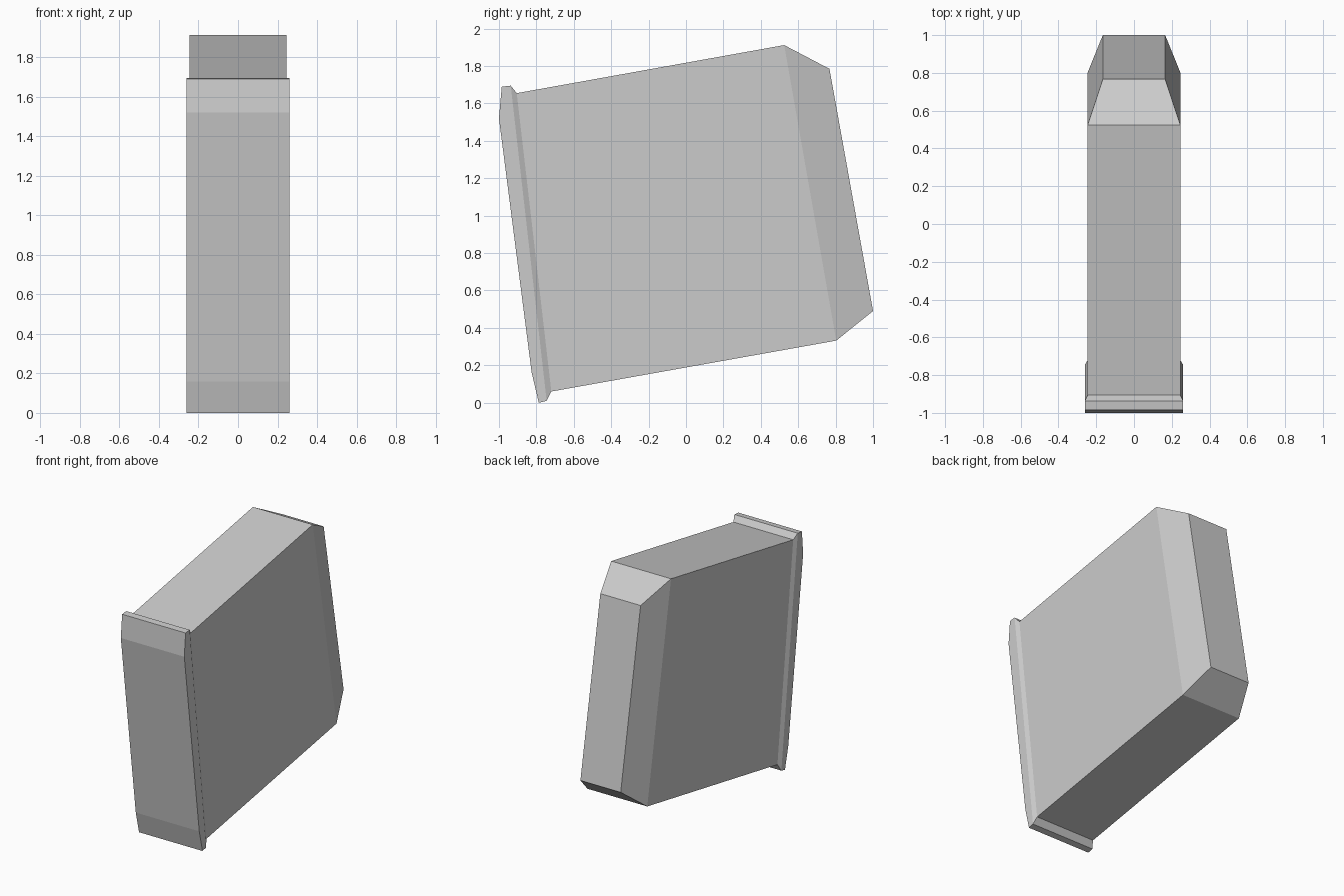
import bpy
import bmesh

cube = bpy.data.objects.get("Cube")
if cube:
    bpy.data.objects.remove(cube, do_unlink=True)

grey = bpy.data.materials.new("plain_grey")
grey.use_nodes = True
colour = (0.6, 0.6, 0.6, 1)
grey.diffuse_color = colour
grey.node_tree.nodes["Principled BSDF"].inputs["Base Color"].default_value = colour


def loft(name, rings, cap_front=False, cap_back=False):
    """Skin rectangular rings, each given as (half width, top yz, bottom yz)."""
    bm = bmesh.new()
    loops = []
    for w, (ty, tz), (by, bz) in rings:
        corners = [(-w, ty, tz), (w, ty, tz), (w, by, bz), (-w, by, bz)]
        loops.append([bm.verts.new(c) for c in corners])
    for a, b in zip(loops, loops[1:]):
        for i in range(4):
            j = (i + 1) % 4
            bm.faces.new((a[i], a[j], b[j], b[i]))
    if cap_front:
        bm.faces.new(loops[0][::-1])
    if cap_back:
        bm.faces.new(loops[-1])
    mesh = bpy.data.meshes.new(name)
    bm.to_mesh(mesh)
    bm.free()
    mesh.materials.append(grey)
    obj = bpy.data.objects.new(name, mesh)
    bpy.context.collection.objects.link(obj)


# Ring where the front lip meets the body
neck = (0.245, (-0.905, 1.655), (-0.72, 0.06))

# Slightly wider front lip with a bent face and a bevelled rear edge
loft("front_lip", [
    (0.26, (-1.0, 1.52), (-0.825, 0.16)),
    (0.26, (-0.985, 1.69), (-0.787, 0.0)),
    (0.26, (-0.937, 1.695), (-0.745, 0.01)),
    neck,
], cap_front=True)

# Main block with a chamfered, narrowing back
loft("body", [
    neck,
    (0.245, (0.525, 1.912), (0.803, 0.332)),
    (0.165, (0.767, 1.785), (1.0, 0.49)),
], cap_back=True)
